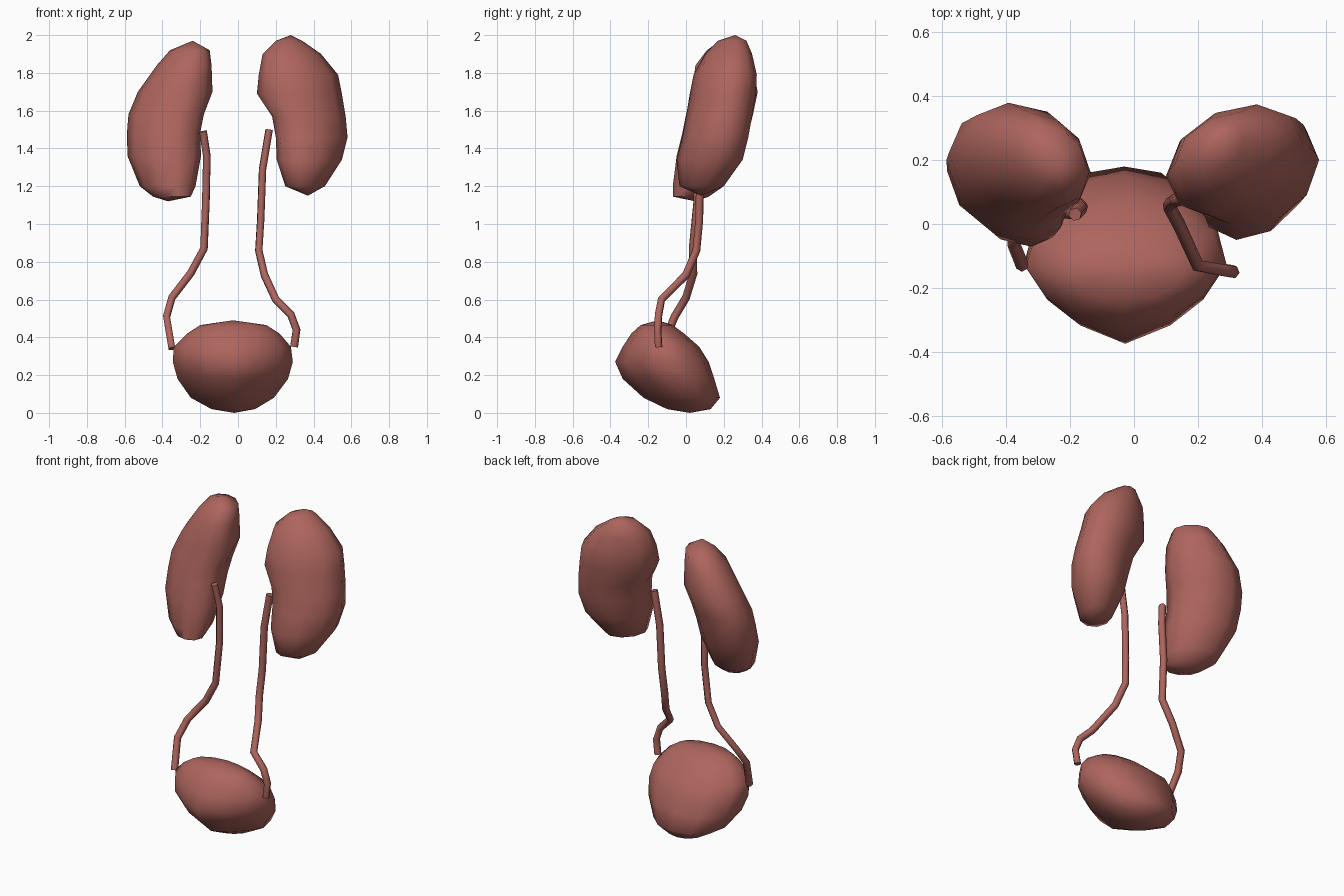
import bpy, bmesh, math

if "Cube" in bpy.data.objects:
    bpy.data.objects.remove(bpy.data.objects["Cube"])

mat = bpy.data.materials.new("tissue")
mat.diffuse_color = (0.42, 0.13, 0.11, 1)
mat.use_nodes = True
mat.node_tree.nodes["Principled BSDF"].inputs["Base Color"].default_value = mat.diffuse_color


def finish(ob, angle):
    ob.data.materials.append(mat)
    bpy.ops.object.select_all(action='DESELECT')
    ob.select_set(True)
    bpy.context.view_layer.objects.active = ob
    if ob.type == 'CURVE':
        bpy.ops.object.convert(target='MESH')
    bpy.ops.object.shade_smooth_by_angle(angle=math.radians(angle))


def loft(name, top, rows, bottom, sides, skew, shape, side=1):
    """Rows are z, x min, x max, y min, y max, dent; skew turns the oval."""
    bm = bmesh.new()
    rings = []
    for z, x0, x1, y0, y1, d in rows:
        ring = []
        for i in range(sides):
            t = 2 * math.pi * i / sides
            f = 1 - d * shape(t)
            x = (x0 + x1) / 2 + (x1 - x0) / 2 * f * math.cos(t)
            y = (y0 + y1) / 2 + (y1 - y0) / 2 * f * math.sin(t + skew)
            ring.append(bm.verts.new((side * x, y, z)))
        rings.append(ring)
    for a, b in zip(rings, rings[1:]):
        for i in range(sides):
            j = (i + 1) % sides
            bm.faces.new((a[i], a[j], b[j], b[i]))
    for pole, ring in ((top, rings[0]), (bottom, rings[-1])):
        v = bm.verts.new((side * pole[0], pole[1], pole[2]))
        for i in range(sides):
            bm.faces.new((v, ring[i], ring[(i + 1) % sides]))
    bmesh.ops.recalc_face_normals(bm, faces=bm.faces)
    me = bpy.data.meshes.new(name)
    bm.to_mesh(me)
    bm.free()
    ob = bpy.data.objects.new(name, me)
    bpy.context.collection.objects.link(ob)
    finish(ob, 65)


def tube(name, pts, radius=0.021):
    cu = bpy.data.curves.new(name, 'CURVE')
    cu.dimensions = '3D'
    cu.bevel_depth = radius
    cu.bevel_resolution = 1
    cu.use_fill_caps = True
    sp = cu.splines.new('POLY')
    sp.points.add(len(pts) - 1)
    for p, co in zip(sp.points, pts):
        p.co = (*co, 1)
    ob = bpy.data.objects.new(name, cu)
    bpy.context.collection.objects.link(ob)
    finish(ob, 65)


def hilum(t):
    return max(0, -math.cos(t)) ** 6


def underside(t):
    return math.sin(2 * t) ** 2 * (1 if math.sin(t) < 0 else -0.3)


# kidneys: bean-shaped, leaning back, inner edge turned to the front
SKEW = math.radians(15)
loft("kidney_right_of_view", (0.28, 0.26, 2.0), [
    (1.97, 0.20, 0.34, 0.17, 0.32, 0),
    (1.90, 0.13, 0.44, 0.10, 0.35, 0),
    (1.79, 0.11, 0.53, 0.04, 0.375, 0),
    (1.69, 0.10, 0.55, 0.02, 0.37, 0),
    (1.57, 0.16, 0.57, 0.00, 0.35, 0.1),
    (1.46, 0.18, 0.58, -0.02, 0.33, 0.1),
    (1.34, 0.20, 0.55, -0.05, 0.30, 0.03),
    (1.20, 0.25, 0.46, -0.035, 0.20, 0),
], (0.37, 0.08, 1.15), 10, SKEW, hilum)

loft("kidney_left_of_view", (0.24, 0.18, 1.97), [
    (1.92, 0.15, 0.36, 0.11, 0.31, 0),
    (1.84, 0.14, 0.43, 0.05, 0.35, 0),
    (1.70, 0.135, 0.53, 0.03, 0.38, 0),
    (1.58, 0.16, 0.58, 0.00, 0.355, 0.1),
    (1.48, 0.18, 0.588, -0.02, 0.33, 0.1),
    (1.36, 0.19, 0.585, -0.05, 0.29, 0.03),
    (1.20, 0.225, 0.52, -0.07, 0.20, 0),
    (1.145, 0.25, 0.45, -0.07, 0.12, 0),
], (0.37, 0.05, 1.12), 10, SKEW, hilum, -1)

# bladder: pointed to the front, with a slanted round back
loft("bladder", (-0.027, -0.15, 0.49), [
    (0.465, -0.20, 0.15, -0.24, -0.07, 0),
    (0.42, -0.27, 0.22, -0.29, -0.01, 0.05),
    (0.35, -0.34, 0.28, -0.335, 0.07, 0.1),
    (0.27, -0.345, 0.29, -0.375, 0.12, 0.15),
    (0.18, -0.32, 0.265, -0.335, 0.15, 0.2),
    (0.08, -0.25, 0.19, -0.225, 0.18, 0.2),
    (0.02, -0.14, 0.09, -0.10, 0.13, 0.1),
], (-0.02, 0.02, 0.0), 12, 0, underside)

# ureters
tube("ureter_right_of_view", [
    (0.165, 0.08, 1.50), (0.13, 0.075, 1.29), (0.12, 0.07, 1.02),
    (0.11, 0.055, 0.86), (0.14, 0.0, 0.73), (0.20, -0.13, 0.60),
    (0.28, -0.145, 0.52), (0.31, -0.15, 0.44), (0.297, -0.145, 0.35)])
tube("ureter_left_of_view", [
    (-0.185, 0.03, 1.49), (-0.165, 0.05, 1.36), (-0.17, 0.06, 1.12),
    (-0.18, 0.035, 0.87), (-0.25, 0.04, 0.74), (-0.35, 0.0, 0.61),
    (-0.378, -0.06, 0.51), (-0.35, -0.13, 0.34)])
